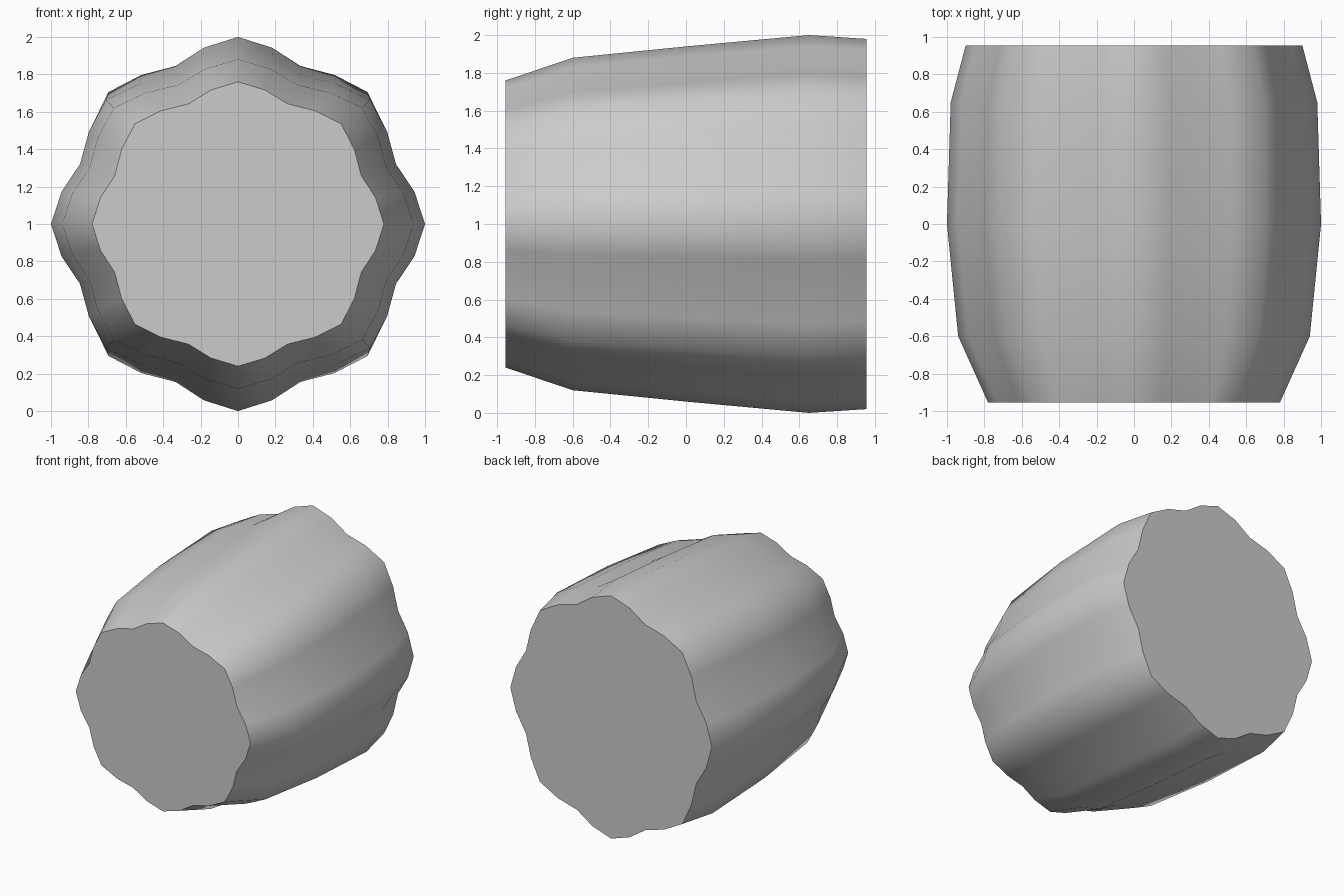
import bpy, bmesh, math

if "Cube" in bpy.data.objects:
    bpy.data.objects.remove(bpy.data.objects["Cube"])

# Fluted outline: a quarter holds two lobes, later repeated around the axis
lobe = [(0, 1), (0.185, 0.943), (0.34, 0.845), (0.526, 0.797), (0.706, 0.706)]
quarter = lobe + [(b, a) for a, b in reversed(lobe[1:-1])]
outline = []
for turn in range(4):
    c, s = round(math.cos(turn * math.pi / 2)), round(math.sin(turn * math.pi / 2))
    outline += [(x * c + z * s, z * c - x * s) for x, z in quarter]

# Stations along the barrel: y, half width, half height
stations = [(-0.955, 0.78, 0.76), (-0.6, 0.94, 0.88), (0, 1.0, 0.94),
            (0.65, 0.98, 1.0), (0.955, 0.90, 0.98)]

bm = bmesh.new()
rings = [[bm.verts.new((x * w, y, 1 + z * h)) for x, z in outline]
         for y, w, h in stations]

# Side walls
n = len(outline)
for a, b in zip(rings, rings[1:]):
    for i in range(n):
        j = (i + 1) % n
        bm.faces.new((a[i], a[j], b[j], b[i]))

# Flat end caps
bm.faces.new(rings[0])
bm.faces.new(rings[-1])
bmesh.ops.recalc_face_normals(bm, faces=bm.faces)

mesh = bpy.data.meshes.new("fluted_barrel")
bm.to_mesh(mesh)
bm.free()
barrel = bpy.data.objects.new("fluted_barrel", mesh)
bpy.context.collection.objects.link(barrel)

# Plain grey surface
grey = bpy.data.materials.new("light_grey")
grey.diffuse_color = (0.6, 0.6, 0.6, 1)
grey.use_nodes = True
grey.node_tree.nodes["Principled BSDF"].inputs["Base Color"].default_value = grey.diffuse_color
mesh.materials.append(grey)

# Smooth flutes, crisp cap rims
bpy.context.view_layer.objects.active = barrel
barrel.select_set(True)
bpy.ops.object.shade_smooth_by_angle(angle=math.radians(55))
